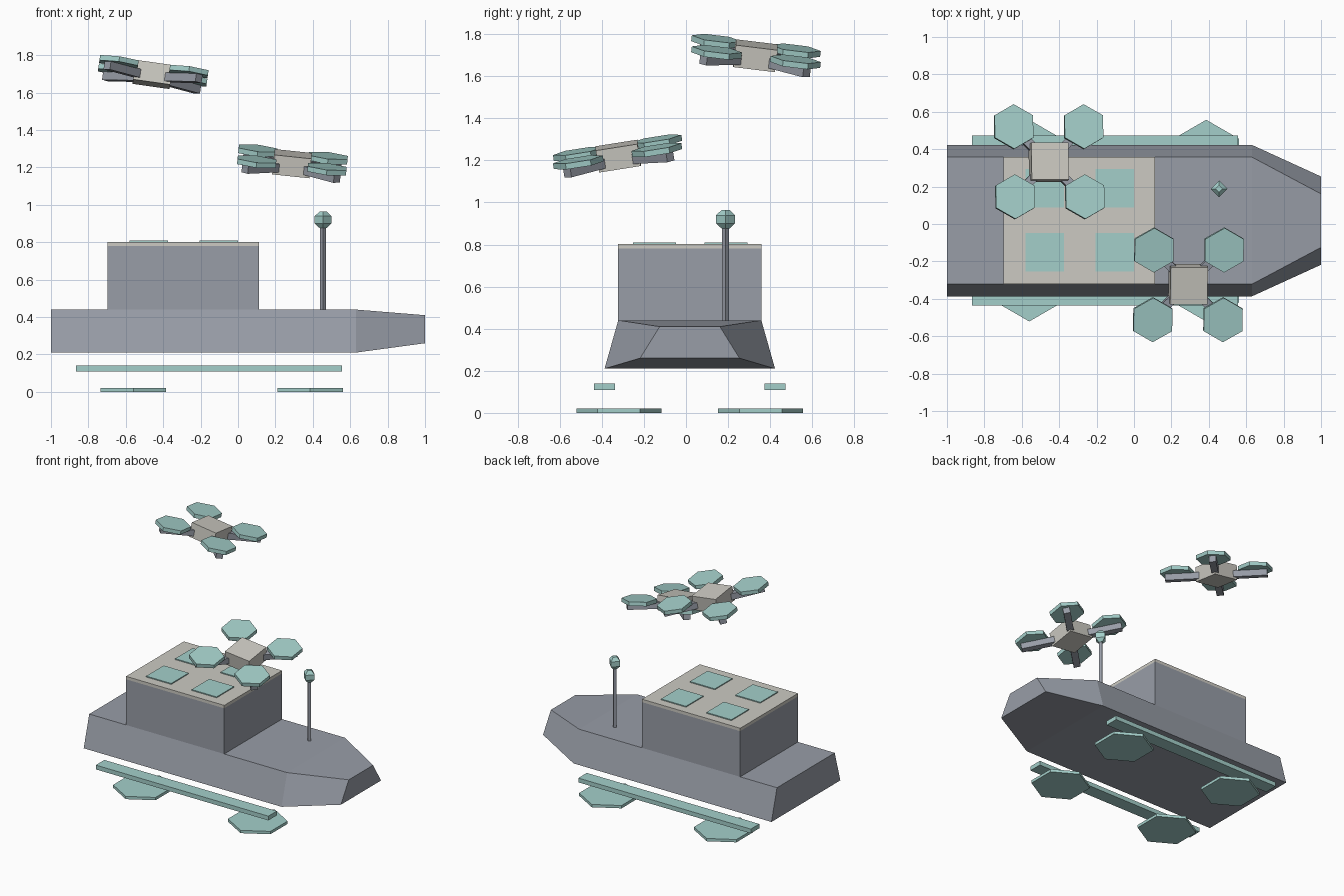
import bpy, bmesh, math
from mathutils import Matrix, Vector

cube = bpy.data.objects.get("Cube")
if cube:
    bpy.data.objects.remove(cube)


def material(name, rgb):
    lin = [((c / 255 + 0.055) / 1.055) ** 2.4 for c in rgb] + [1]
    m = bpy.data.materials.new(name)
    m.diffuse_color = lin
    m.use_nodes = True
    m.node_tree.nodes["Principled BSDF"].inputs["Base Color"].default_value = lin
    return m


GREY = material("hull grey", (152, 157, 167))
CREAM = material("warm cream", (204, 202, 194))
TEAL = material("pale teal", (164, 207, 202))
MID = 0.018  # centre line of the boat


def finish(name, bm, mat, matrix=None):
    bmesh.ops.recalc_face_normals(bm, faces=bm.faces)
    me = bpy.data.meshes.new(name)
    bm.to_mesh(me)
    bm.free()
    me.materials.append(mat)
    ob = bpy.data.objects.new(name, me)
    if matrix:
        ob.matrix_world = matrix
    bpy.context.collection.objects.link(ob)
    return ob


def loft(name, rings, mat, matrix=None):
    """Skin a list of closed rings and cap both ends."""
    bm = bmesh.new()
    loops = [[bm.verts.new(p) for p in ring] for ring in rings]
    n = len(loops[0])
    for a, b in zip(loops, loops[1:]):
        for i in range(n):
            j = (i + 1) % n
            bm.faces.new((a[i], a[j], b[j], b[i]))
    bm.faces.new(loops[0])
    bm.faces.new(loops[-1])
    return finish(name, bm, mat, matrix)


def box(name, x, y, z, mat, matrix=None):
    rings = [[(x[0], y[0], h), (x[1], y[0], h), (x[1], y[1], h), (x[0], y[1], h)] for h in z]
    return loft(name, rings, mat, matrix)


def lathe(name, x, y, profile, sides, mat, turn=0.0, matrix=None):
    """Stack of regular polygons given as (radius, height)."""
    angles = [turn + math.tau * i / sides for i in range(sides)]
    rings = [[(x + r * math.cos(a), y + r * math.sin(a), z) for a in angles] for r, z in profile]
    return loft(name, rings, mat, matrix)


# Hull: three cross-sections (x, bottom half width, top half width, bottom z, top z)
sections = [(-1, 0.405, 0.34, 0.21, 0.44), (0.63, 0.405, 0.34, 0.21, 0.44), (1, 0.236, 0.143, 0.26, 0.41)]
loft("hull", [[(x, MID - b, lo), (x, MID + b, lo), (x, MID + t, hi), (x, MID - t, hi)]
              for x, b, t, lo, hi in sections], GREY)

# Cabin, roof slab and four landing pads
cabin_x, cabin_y = (-0.697, 0.112), (MID - 0.34, MID + 0.34)
box("cabin", cabin_x, cabin_y, (0.43, 0.78), GREY)
box("roof", cabin_x, cabin_y, (0.78, 0.802), CREAM)
for px in (-0.476, -0.102):
    for py in (-0.15, 0.19):
        box("landing_pad", (px - 0.103, px + 0.103), (py - 0.103, py + 0.103), (0.8, 0.809), TEAL)

# Mast with a faceted sensor head
lathe("mast", 0.455, 0.188, [(0.016, 0.43), (0.016, 0.9)], 4, GREY)
lathe("sensor_head", 0.455, 0.188,
      [(0.019, 0.876), (0.045, 0.901), (0.045, 0.939), (0.019, 0.964)], 4, TEAL)

# Side rails and hexagonal floats
for side in (-1, 1):
    y = MID + side * 0.405
    box("side_rail", (-0.865, 0.556), (y - 0.05, y + 0.05), (0.108, 0.14), TEAL)
    for fx in (-0.56, 0.386):
        lathe("float", fx, MID + side * 0.337, [(0.202, 0), (0.202, 0.021)], 6, TEAL, math.pi / 2)


# Flying drones: tilted body, diagonal arms, hexagonal rotors
def drone(name, centre, tilt_x, tilt_y):
    pose = (Matrix.Translation(Vector(centre))
            @ Matrix.Rotation(math.radians(tilt_y), 4, "Y")
            @ Matrix.Rotation(math.radians(tilt_x), 4, "X"))
    box(name + "_body", (-0.1, 0.1), (-0.1, 0.1), (-0.053, 0.053), CREAM, pose)
    for k in range(4):
        a = math.pi / 4 + k * math.pi / 2
        spin = pose @ Matrix.Rotation(a, 4, "Z")
        box(name + "_arm", (0.08, 0.35), (-0.024, 0.024), (-0.038, 0.008), GREY, spin)
        lathe(name + "_rotor", 0.267 * math.cos(a), 0.267 * math.sin(a),
              [(0.12, 0.006), (0.12, 0.034)], 6, TEAL, math.pi / 2, pose)


drone("high_drone", (-0.456, 0.33, 1.697), -7, 8)
drone("low_drone", (0.289, -0.322, 1.22), 9, 6)
